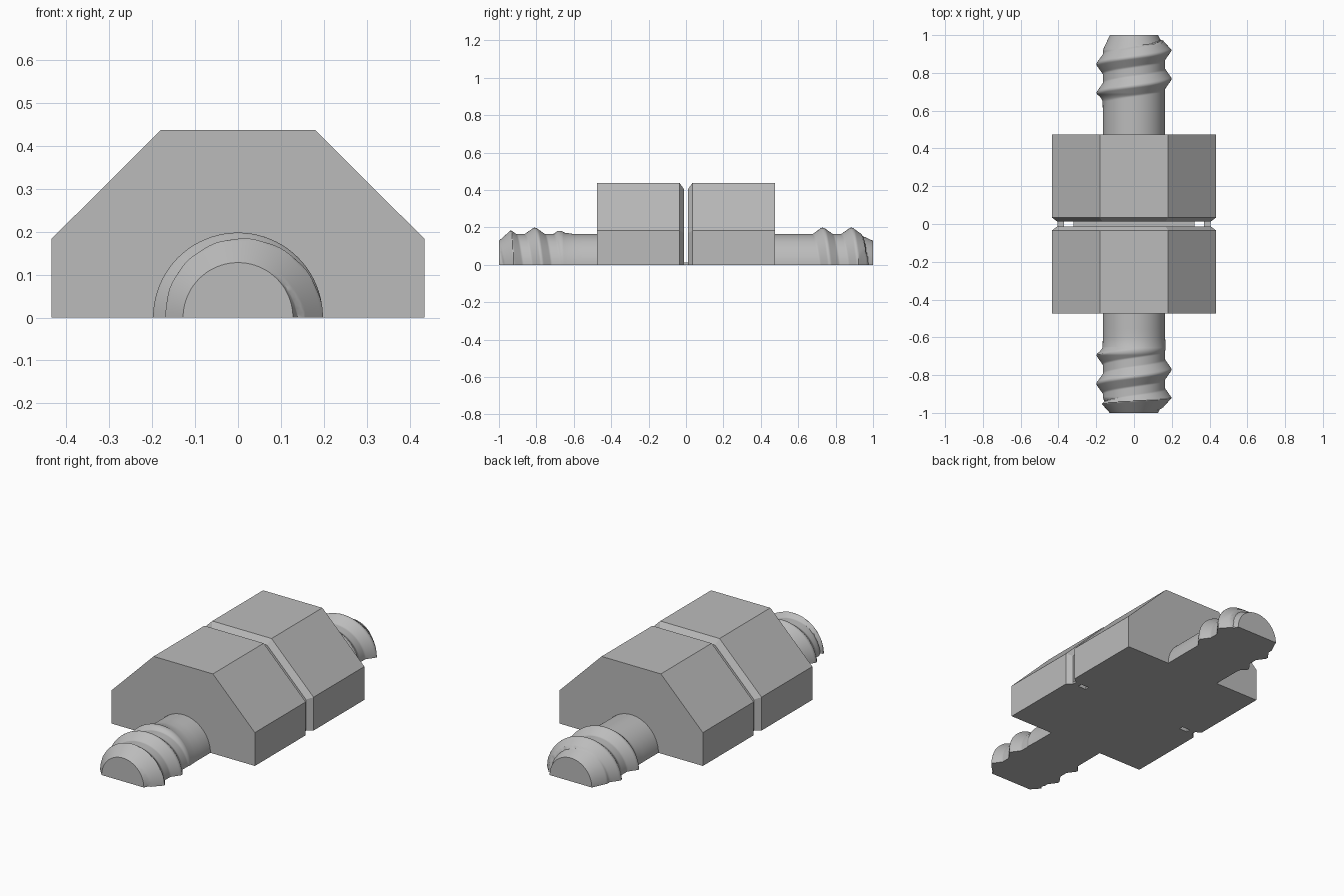
import bpy, bmesh, math

if "Cube" in bpy.data.objects:
    bpy.data.objects.remove(bpy.data.objects["Cube"])

grey = bpy.data.materials.new("light grey")
grey.diffuse_color = (0.5, 0.5, 0.5, 1)
grey.use_nodes = True
grey.node_tree.nodes["Principled BSDF"].inputs["Base Color"].default_value = grey.diffuse_color


def make_object(name, bm, smooth=False):
    bmesh.ops.recalc_face_normals(bm, faces=bm.faces)
    mesh = bpy.data.meshes.new(name)
    bm.to_mesh(mesh)
    bm.free()
    mesh.materials.append(grey)
    ob = bpy.data.objects.new(name, mesh)
    bpy.context.collection.objects.link(ob)
    if smooth:
        bpy.ops.object.select_all(action='DESELECT')
        ob.select_set(True)
        bpy.context.view_layer.objects.active = ob
        bpy.ops.object.shade_smooth_by_angle(angle=math.radians(35))
    return ob


def loft(name, rings, smooth=False):
    """Skin a list of closed rings and cap both ends."""
    bm = bmesh.new()
    loops = [[bm.verts.new(p) for p in ring] for ring in rings]
    n = len(loops[0])
    for a, b in zip(loops, loops[1:]):
        for i in range(n):
            j = (i + 1) % n
            bm.faces.new((a[i], a[j], b[j], b[i]))
    bm.faces.new(loops[0])
    bm.faces.new(loops[-1])
    return make_object(name, bm, smooth)


# Half-octagon body blocks, chamfered towards the middle gap
outline = [(-.435, 0), (.435, 0), (.435, .183), (.18, .437), (-.18, .437), (-.435, .183)]


def body_block(name, side):
    rings = [[(x * s, side * y, z * s) for x, z in outline]
             for y, s in ((.475, 1), (.034, 1), (.012, .93))]
    loft(name, rings)


body_block("front_body_block", -1)
body_block("back_body_block", 1)

# Half-round hose stubs with a helical ridge
PITCH, HALF_WIDTH, ROWS, SEGS = .153, .052, 80, 40


def hose_stub(name, side, ridge_start, ridge_turns):
    def radius(y, a):
        d = abs(y)
        core = .165 if d < .92 else .165 - .037 * (d - .92) / .08
        r = core
        for k in range(ridge_turns):
            centre = ridge_start - PITCH * (k + a / (2 * math.pi))
            t = abs(y - centre) / HALF_WIDTH
            if t < 1:
                # ridge fades out beside the plain neck
                fade = min(1, max(0, (d - .64) / .05))
                r = max(r, .165 + .033 * fade * min(1, 1.12 * (1 - t)))
        # tapered tip
        return min(r, .128 + max(0, 1 - d) * .9)

    rings = []
    for i in range(ROWS + 1):
        y = side * (.46 + .19 * i / 4 if i < 4 else .65 + .35 * (i - 4) / (ROWS - 4))
        ring = []
        for j in range(SEGS + 1):
            a = math.pi * j / SEGS
            r = radius(y, a)
            ring.append((r * math.cos(a), y, r * math.sin(a)))
        rings.append(ring)
    loft(name, rings, True)


hose_stub("back_hose_stub", 1, .922, 2)
hose_stub("front_hose_stub", -1, -.617, 3)


# Thin base web across the gap, leaving two small slots
def web(name, x0, x1):
    rings = [[(x, -.014, 0), (x, .014, 0), (x, .014, .012), (x, -.014, .012)]
             for x in (x0, x1)]
    loft(name, rings)


web("middle_web", -.32, .32)
web("left_web", -.405, -.37)
web("right_web", .37, .405)
